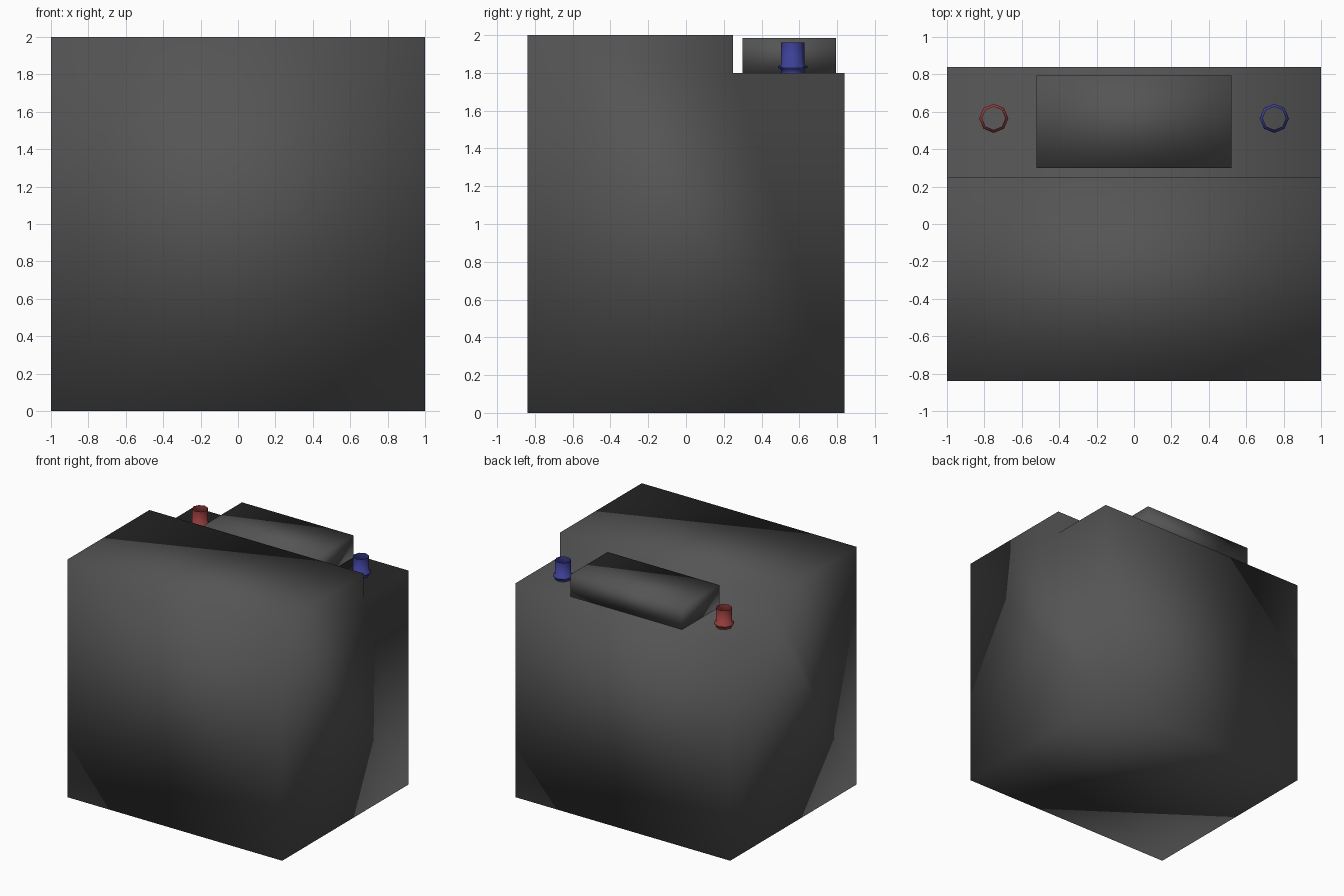
import bpy, math

if "Cube" in bpy.data.objects:
    bpy.data.objects.remove(bpy.data.objects["Cube"])


def material(name, rgb):
    m = bpy.data.materials.new(name)
    m.diffuse_color = (*rgb, 1)
    m.use_nodes = True
    m.node_tree.nodes["Principled BSDF"].inputs["Base Color"].default_value = m.diffuse_color
    return m


CASE = material("dark grey plastic", (0.09, 0.09, 0.09))
RED = material("red terminal", (0.30, 0.045, 0.045))
BLUE = material("blue terminal", (0.045, 0.05, 0.30))


def make_object(name, verts, faces, mat):
    mesh = bpy.data.meshes.new(name)
    mesh.from_pydata(verts, [], faces)
    mesh.materials.append(mat)
    mesh.shade_smooth()
    ob = bpy.data.objects.new(name, mesh)
    bpy.context.collection.objects.link(ob)
    return ob


def extrude_x(name, profile, half, mat):
    """Solid with a (y, z) profile, counter-clockwise seen from +x."""
    n = len(profile)
    verts = [(s * half, y, z) for s in (-1, 1) for y, z in profile]
    faces = [list(range(n))[::-1], list(range(n, 2 * n))]
    faces += [(i, (i + 1) % n, (i + 1) % n + n, i + n) for i in range(n)]
    return make_object(name, verts, faces, mat)


def tube(name, profile, x, y, mat, sides=8):
    """Open turned tube from a (radius, z) profile, listed upwards."""
    verts = []
    for r, z in profile:
        for k in range(sides):
            a = 2 * math.pi * k / sides
            verts.append((x + r * math.cos(a), y + r * math.sin(a), z))
    faces = []
    for j in range(len(profile) - 1):
        for k in range(sides):
            a, b = j * sides + k, j * sides + (k + 1) % sides
            faces.append((a, b, b + sides, a + sides))
    return make_object(name, verts, faces, mat)


# Case with a lowered shelf along the back
extrude_x("battery_case", [(-0.84, 0), (0.84, 0), (0.84, 1.8), (0.25, 1.8),
                           (0.25, 2), (-0.84, 2)], 1, CASE)

# Raised cap block on the shelf
extrude_x("cap_block", [(0.30, 1.8), (0.795, 1.8), (0.795, 1.985),
                        (0.30, 1.985)], 0.52, CASE)

# Hollow terminal posts with a flared collar
post = [(0.062, 1.80), (0.064, 1.822), (0.078, 1.826), (0.078, 1.836),
        (0.062, 1.842), (0.062, 1.96)]
for name, x, mat in (("positive_terminal", -0.75, RED),
                     ("negative_terminal", 0.75, BLUE)):
    tube(name, post, x, 0.565, mat)
